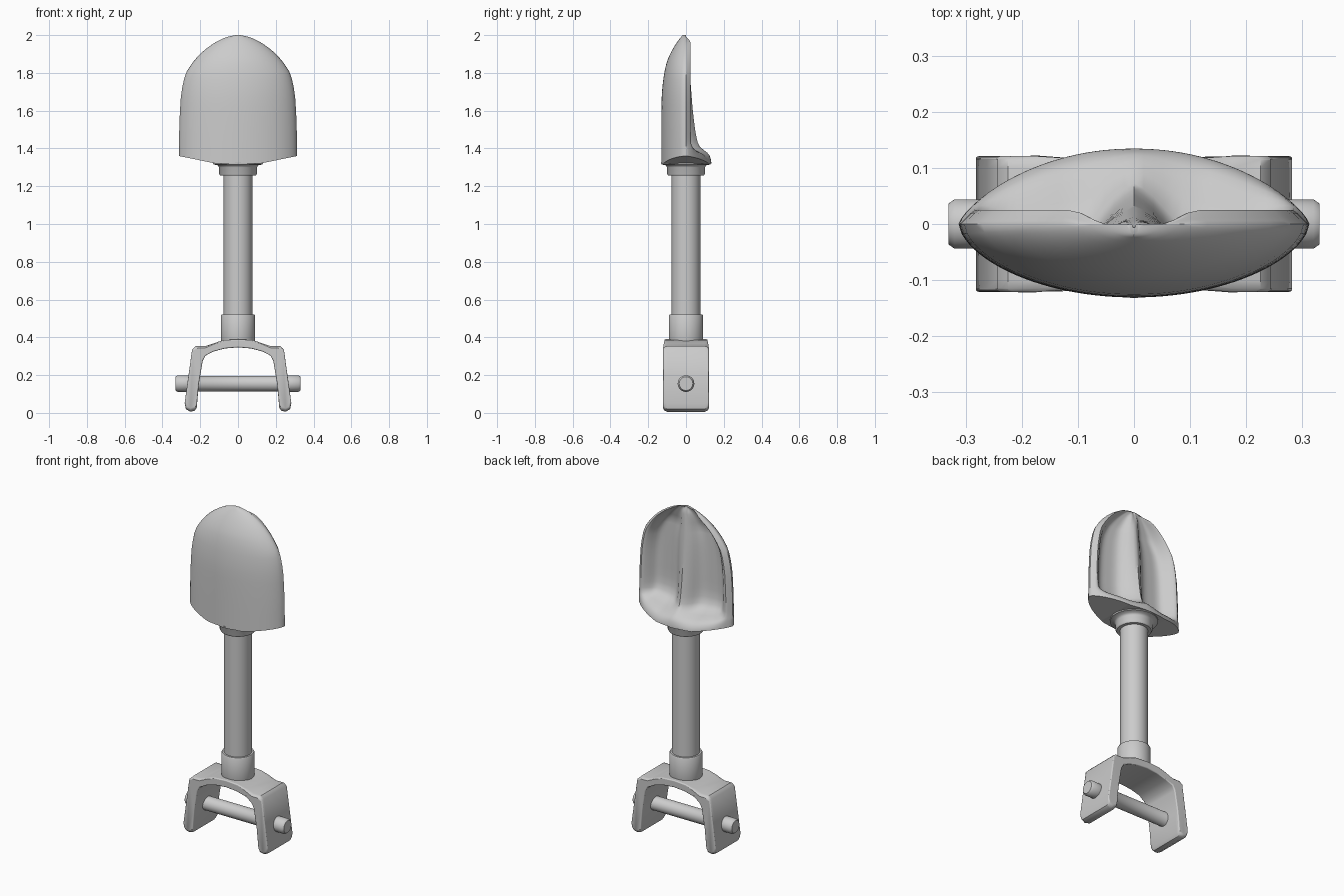
import bpy, bmesh, math

if "Cube" in bpy.data.objects:
    bpy.data.objects.remove(bpy.data.objects["Cube"])


def make_object(name, bm, angle=35):
    bmesh.ops.recalc_face_normals(bm, faces=bm.faces)
    me = bpy.data.meshes.new(name)
    bm.to_mesh(me)
    bm.free()
    ob = bpy.data.objects.new(name, me)
    bpy.context.collection.objects.link(ob)
    bpy.ops.object.select_all(action='DESELECT')
    bpy.context.view_layer.objects.active = ob
    ob.select_set(True)
    bpy.ops.object.shade_smooth_by_angle(angle=math.radians(angle))
    return ob


def loft(rings):
    bm = bmesh.new()
    vs = [[bm.verts.new(p) for p in r] for r in rings]
    n = len(vs[0])
    for a, b in zip(vs, vs[1:]):
        for i in range(n):
            j = (i + 1) % n
            bm.faces.new((a[i], a[j], b[j], b[i]))
    bm.faces.new(vs[0])
    bm.faces.new(vs[-1])
    return bm


def lathe(name, profile, along_x=False, seg=40, z0=0.0):
    rings = []
    for r, h in profile:
        ring = []
        for i in range(seg):
            a = 2 * math.pi * i / seg
            c, s = r * math.cos(a), r * math.sin(a)
            ring.append((h, c, z0 + s) if along_x else (c, s, h))
        rings.append(ring)
    return make_object(name, loft(rings), 50)


def curve(pts, t):
    """Smooth (Catmull-Rom) interpolation through (t, value) points."""
    if t <= pts[0][0]:
        return pts[0][1]
    if t >= pts[-1][0]:
        return pts[-1][1]
    k = next(i for i in range(len(pts) - 1) if t <= pts[i + 1][0])

    def slope(i):
        a, b = pts[max(i - 1, 0)], pts[min(i + 1, len(pts) - 1)]
        return (b[1] - a[1]) / (b[0] - a[0])
    (t0, v0), (t1, v1) = pts[k], pts[k + 1]
    h = t1 - t0
    s = (t - t0) / h
    return ((2*s**3 - 3*s*s + 1) * v0 + (s**3 - 2*s*s + s) * h * slope(k)
            + (3*s*s - 2*s**3) * v1 + (s**3 - s*s) * h * slope(k + 1))


# shaft, lower sleeve, upper collar
lathe("shaft", [(0.076, 0.38), (0.076, 1.3)])
lathe("lower_sleeve", [(0.085, 0.36), (0.091, 0.38), (0.091, 0.515), (0.087, 0.522), (0.07, 0.522)])
lathe("upper_collar", [(0.07, 1.256), (0.094, 1.256), (0.1, 1.265), (0.1, 1.30),
                       (0.108, 1.311), (0.130, 1.315), (0.132, 1.325), (0.125, 1.332)])

# cross pin with thicker ends
lathe("cross_pin", [(0.036, -0.331), (0.044, -0.320), (0.044, -0.24), (0.041, -0.235),
                    (0.041, 0.235), (0.044, 0.24), (0.044, 0.320), (0.036, 0.331)],
      along_x=True, z0=0.155)

# yoke: half profile mirrored, pushed through the depth, corners and edges rounded
outer = [(0, 0.39), (0.08, 0.385), (0.13, 0.368), (0.175, 0.353), (0.225, 0.353),
         (0.243, 0.335), (0.262, 0.2), (0.282, 0.05), (0.276, 0.02), (0.252, 0.006)]
inner = [(0.228, 0.012), (0.218, 0.03), (0.208, 0.15), (0.187, 0.275), (0.172, 0.303),
         (0.13, 0.325), (0.07, 0.341), (0, 0.347)]
half = outer + inner
loop = half + [(-x, z) for x, z in reversed(half[1:-1])]
rings = []
for y, lift in ((-0.121, 0.02), (-0.115, 0.008), (-0.1, 0), (0.1, 0), (0.115, 0.008), (0.121, 0.02)):
    rings.append([(x, y * (0.95 if abs(x) < 0.15 else 1), z + lift * max(0, 1 - z / 0.1)
                   - 0.5 * lift * max(0, min(1, (z - 0.33) / 0.02)) * (abs(x) > 0.15))
                  for x, z in loop])
yoke = make_object("yoke", loft(rings), 40)
bev = yoke.modifiers.new("round", 'BEVEL')
bev.width, bev.segments, bev.limit_method = 0.013, 3, 'ANGLE'
bev.angle_limit = math.radians(55)

# blade: convex front, hollow back with a central ridge and bottom shelf
width = [(1.33, 0.313), (1.5, 0.311), (1.6, 0.307), (1.7, 0.299), (1.8, 0.275), (1.86, 0.236),
         (1.91, 0.190), (1.95, 0.138), (1.98, 0.085), (1.994, 0.045), (2.0, 0.012)]
front = [(1.33, 0.131), (1.6, 0.130), (1.7, 0.127), (1.8, 0.115), (1.87, 0.097),
         (1.93, 0.068), (1.97, 0.042), (2.0, 0.018)]
ridge = [(1.33, 0.065), (1.43, 0.058), (1.5, 0.048), (1.6, 0.036), (1.7, 0.028),
         (1.8, 0.020), (1.9, 0.012), (1.97, 0.002), (2.0, -0.008)]
hollow = [(0, 0), (0.12, 0.25), (0.28, 0.85), (0.5, 1), (0.7, 0.9), (0.82, 0.3), (0.9, 0), (1, 0)]
shelf = [(1.33, 1), (1.365, 1), (1.385, 0.93), (1.40, 0.8), (1.415, 0.5), (1.43, 0.2),
         (1.46, 0.05), (1.51, 0)]
levels = [1.36, 1.365, 1.375, 1.385, 1.395, 1.405, 1.415, 1.43, 1.45, 1.48, 1.52, 1.57, 1.62,
          1.67, 1.72, 1.77, 1.81, 1.85, 1.88, 1.91, 1.935, 1.955, 1.97, 1.983, 1.993, 2.0]
N = 48
us = [math.sin(math.pi / 2 * (-1 + 2 * i / N)) * 0.6 + 0.4 * (-1 + 2 * i / N) for i in range(N + 1)]


def front_y(u, z):
    return -curve(front, z) * max(0, 1 - u * u) ** 0.6


def back_y(u, z):
    a = abs(u)
    fade = min(1, (2.0 - z) / 0.035)
    rim = 0.025 * fade * min(1, (1 - a) / 0.08) - 0.010 * (1 - fade)
    m = max(0, 1 - a / 0.3)
    mid = m * m * (3 - 2 * m)
    h = max(0, curve(hollow, a))
    top = curve(ridge, z) * mid + rim * (1 - mid)
    deep = -0.042 * min(1, (2.0 - z) / 0.12)
    y = top * (1 - h) + deep * h
    s = curve(shelf, z)
    y = y * (1 - s) + s * 0.134 * max(0, 1 - u * u) ** 0.75
    return max(y, front_y(u, z) + 0.012 * (1 - a))


rings = []
for z in levels:
    w = curve(width, z)
    sag = max(0, 1 - (z - 1.36) / 0.15)

    def zz(u):
        return z - 0.04 * sag * min(1, 1.6 * (1 - abs(u)))
    ring = [(w * u, front_y(u, z), zz(u)) for u in us]
    ring += [(w * u, back_y(u, z), zz(u)) for u in reversed(us[1:-1])]
    rings.append(ring)
bm = loft(rings)
# replace the end caps with strips so the curved underside closes cleanly
for f in [f for f in bm.faces if len(f.verts) > 4]:
    xs = sorted(f.verts, key=lambda q: q.co.x)
    low, high, mids = xs[0], xs[-1], xs[1:-1]
    bm.faces.remove(f)
    pairs = [sorted(mids[i:i + 2], key=lambda q: q.co.y) for i in range(0, len(mids), 2)]
    bm.faces.new((low, *pairs[0]))
    for p, q in zip(pairs, pairs[1:]):
        bm.faces.new((p[0], p[1], q[1], q[0]))
    bm.faces.new((high, *pairs[-1]))
make_object("blade", bm, 50)
